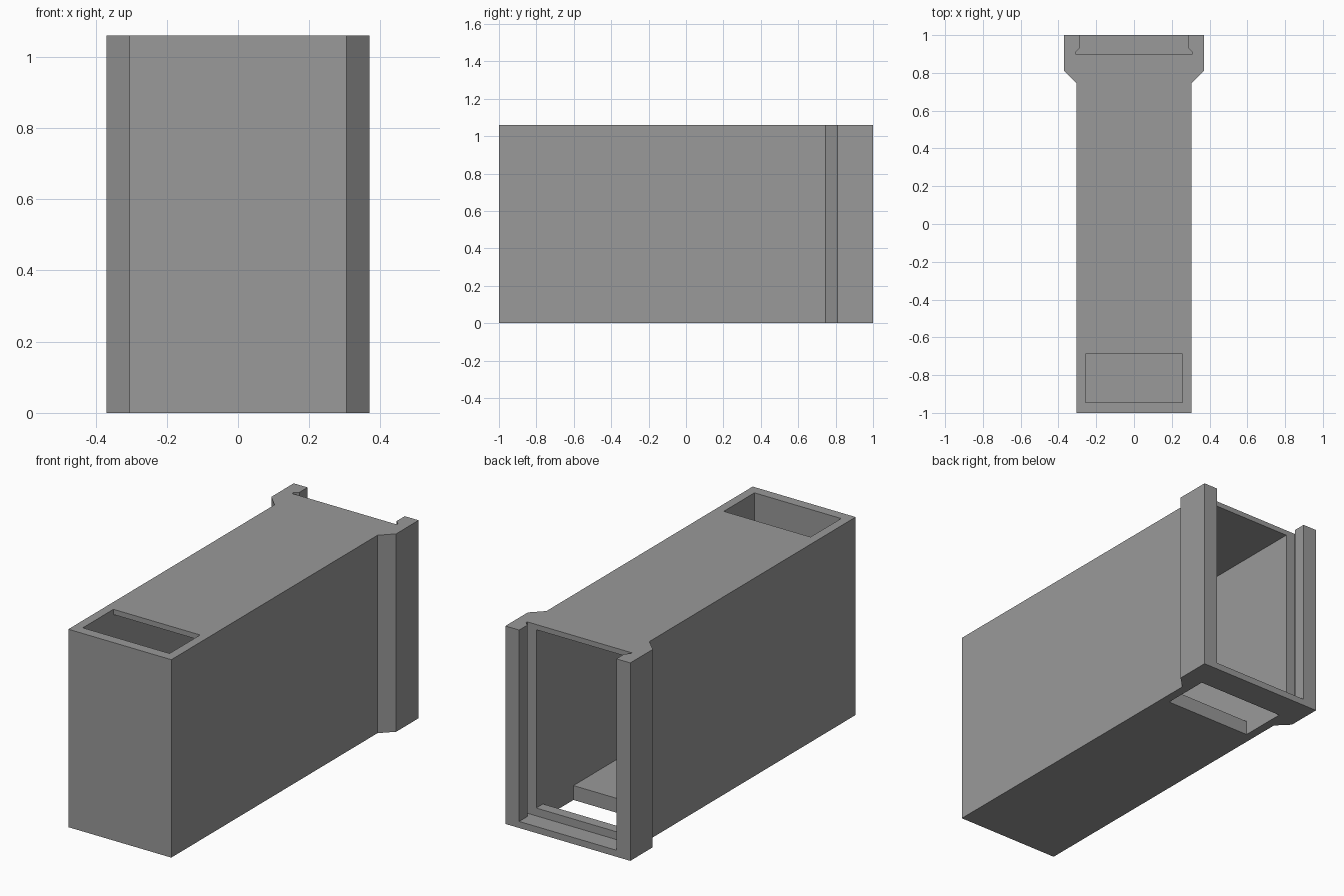
import bpy
import bmesh

if "Cube" in bpy.data.objects:
    bpy.data.objects.remove(bpy.data.objects["Cube"])

H = 1.06          # overall height
IN = 0.257        # half width of the cavity and both openings
LIP = 0.035       # height of the door slot floor
FLOOR = 0.077     # top of the cavity floor
CEIL = 1.032      # underside of the lid

grey = bpy.data.materials.new("plain_grey")
grey.diffuse_color = (0.32, 0.32, 0.32, 1)
grey.use_nodes = True
grey.node_tree.nodes["Principled BSDF"].inputs["Base Color"].default_value = grey.diffuse_color


def prism(name, half, z0, z1):
    """Extrude a plan outline, given as its right half, mirrored over x = 0."""
    pts = half + [(-x, y) for x, y in reversed(half)]
    bm = bmesh.new()
    face = bm.faces.new([bm.verts.new((x, y, z0)) for x, y in pts])
    new = bmesh.ops.extrude_face_region(bm, geom=[face])["geom"]
    verts = [g for g in new if isinstance(g, bmesh.types.BMVert)]
    bmesh.ops.translate(bm, verts=verts, vec=(0, 0, z1 - z0))
    bmesh.ops.recalc_face_normals(bm, faces=bm.faces)
    mesh = bpy.data.meshes.new(name)
    bm.to_mesh(mesh)
    bm.free()
    mesh.materials.append(grey)
    obj = bpy.data.objects.new(name, mesh)
    bpy.context.collection.objects.link(obj)
    return obj


def block(name, y0, y1, z0, z1):
    return prism(name, [(IN, y0), (IN, y1)], z0, z1)


# Solid housing with flared rear posts
housing = prism("housing", [(0.305, -1), (0.305, 0.745), (0.37, 0.81), (0.37, 1)], 0, H)

cutters = [
    # Cavity, open at the rear
    block("cavity_cutter", -0.946, 0.95, FLOOR, CEIL),
    # Dovetail slot for a sliding door, open at the top and rear
    prism("door_slot_cutter",
          [(0.31, 0.9), (0.31, 0.91), (0.288, 0.932), (0.288, 1.1)], LIP, H + 0.1),
    # Filling hole in the lid and outlet in the floor
    block("lid_hole_cutter", -0.946, -0.687, 0.9, H + 0.1),
    block("floor_hole_cutter", 0.585, 0.843, -0.1, 0.2),
]

bpy.context.view_layer.objects.active = housing
for cutter in cutters:
    cutter.hide_render = True
    mod = housing.modifiers.new(cutter.name, 'BOOLEAN')
    mod.operation = 'DIFFERENCE'
    mod.solver = 'EXACT'
    mod.object = cutter
    bpy.ops.object.modifier_apply(modifier=mod.name)

for cutter in cutters:
    bpy.data.objects.remove(cutter)
